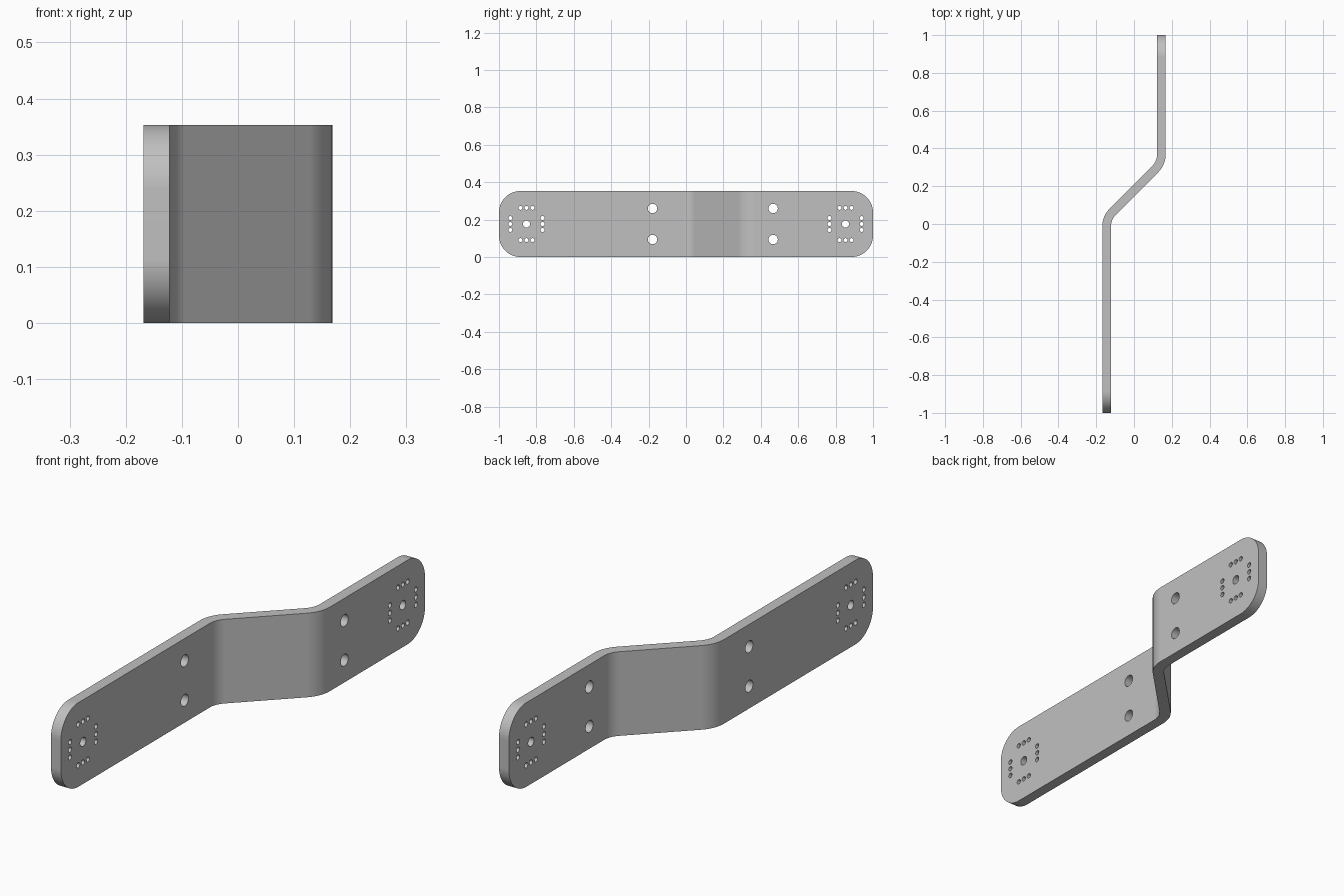
import bpy, bmesh, math
from mathutils import Matrix

if "Cube" in bpy.data.objects:
    bpy.data.objects.remove(bpy.data.objects["Cube"])

HEIGHT = 0.353      # strip height
LEG_X = 0.145       # centreline offset of each leg
THICK = 0.046       # sheet thickness
BEND_Y = 0.178      # middle of the slanted section
BEND_R = 0.112      # centreline bend radius
CORNER_R = 0.115    # rounded end corners
MID = HEIGHT / 2


def prism(name, pts, axis):
    """Closed solid made by extruding a polygon along axis."""
    bm = bmesh.new()
    face = bm.faces.new([bm.verts.new(p) for p in pts])
    new = bmesh.ops.extrude_face_region(bm, geom=[face])["geom"]
    bmesh.ops.translate(bm, vec=axis, verts=[v for v in new if isinstance(v, bmesh.types.BMVert)])
    bmesh.ops.recalc_face_normals(bm, faces=bm.faces)
    return finish(name, bm)


def finish(name, bm):
    mesh = bpy.data.meshes.new(name)
    bm.to_mesh(mesh)
    bm.free()
    ob = bpy.data.objects.new(name, mesh)
    bpy.context.collection.objects.link(ob)
    return ob


# Z-bent centreline with normals, from the front end to the back end
turn = math.pi / 4
tan_len = BEND_R * math.tan(turn / 2)
y1 = BEND_Y - LEG_X - tan_len
y2 = BEND_Y + LEG_X + tan_len
steps = 10
line = [(-LEG_X, -1.1, 0.0)]
for i in range(steps + 1):
    a = turn * i / steps
    line.append((-LEG_X + BEND_R * (1 - math.cos(a)), y1 + BEND_R * math.sin(a), a))
for i in range(steps, -1, -1):
    a = turn * i / steps
    line.append((LEG_X - BEND_R * (1 - math.cos(a)), y2 - BEND_R * math.sin(a), a))
line.append((LEG_X, 1.1, 0.0))


def side(s):
    h = s * THICK / 2
    return [(x + h * math.cos(a), y - h * math.sin(a), -0.1) for x, y, a in line]


bracket = prism("bent_bracket", side(1) + side(-1)[::-1], (0, 0, HEIGHT + 0.2))

# Rounded outline that trims the strip
outline = []
for k, (sy, sz) in enumerate([(1, 1), (-1, 1), (-1, -1), (1, -1)]):
    for i in range(17):
        a = math.pi / 2 * (k + i / 16)
        outline.append((-0.5, sy * (1 - CORNER_R) + CORNER_R * math.cos(a),
                        MID + sz * (MID - CORNER_R) + CORNER_R * math.sin(a)))
trim = prism("outline_cutter", outline, (1, 0, 0))

# Holes as (y, z, radius): bolt pairs, then a hub hole and square ring at each end
holes = [(y, MID + s * 0.083, 0.025) for y in (-0.179, 0.466) for s in (-1, 1)]
for end in (-0.853, 0.853):
    holes.append((end, MID, 0.019))
    for s in (-0.086, 0.086):
        for d in (-0.032, 0, 0.032):
            holes += [(end + d, MID + s, 0.0105), (end + s, MID + d, 0.0105)]
bm = bmesh.new()
for y, z, r in holes:
    bmesh.ops.create_cone(bm, cap_ends=True, segments=24, radius1=r, radius2=r, depth=1,
                          matrix=Matrix.Translation((0, y, z)) @ Matrix.Rotation(math.pi / 2, 4, "Y"))
drill = finish("hole_cutter", bm)

# Cut, then bake the result
bpy.context.view_layer.objects.active = bracket
bracket.select_set(True)
for cutter, op in ((trim, "INTERSECT"), (drill, "DIFFERENCE")):
    mod = bracket.modifiers.new("cut", "BOOLEAN")
    mod.operation, mod.object, mod.solver = op, cutter, "EXACT"
    bpy.ops.object.modifier_apply(modifier=mod.name)
    bpy.data.objects.remove(cutter)

# Plain grey metal
metal = bpy.data.materials.new("grey metal")
metal.diffuse_color = (0.53, 0.53, 0.53, 1)
metal.use_nodes = True
metal.node_tree.nodes["Principled BSDF"].inputs["Base Color"].default_value = metal.diffuse_color
bracket.data.materials.clear()
bracket.data.materials.append(metal)

# Smooth bends and hole walls, flat legs
bpy.ops.object.shade_smooth_by_angle(angle=math.radians(30))
weighted = bracket.modifiers.new("flat legs", "WEIGHTED_NORMAL")
weighted.keep_sharp = True
